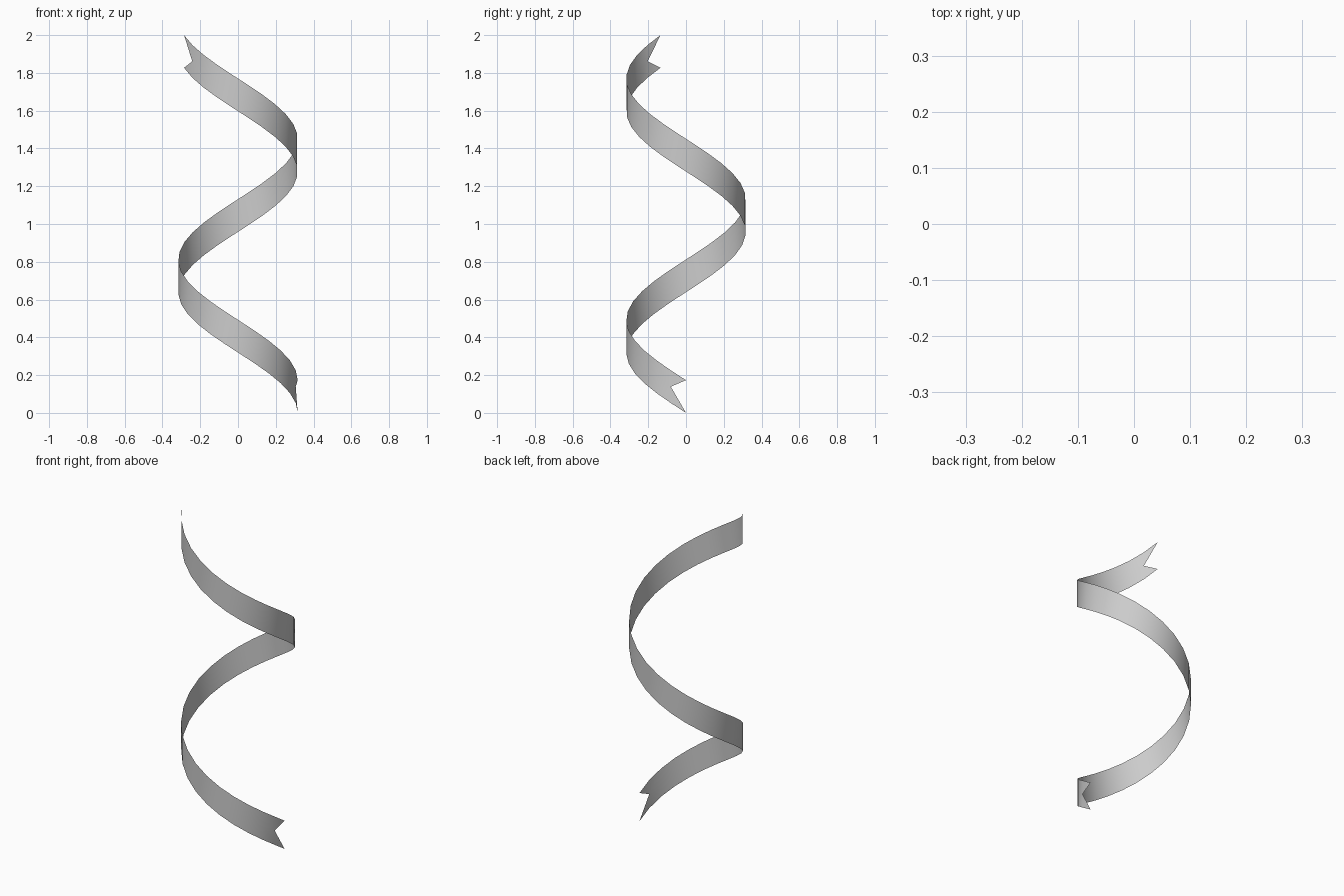
import bpy, bmesh, math

if "Cube" in bpy.data.objects:
    bpy.data.objects.remove(bpy.data.objects["Cube"])

RADIUS = 0.316
WIDTH = 0.173          # vertical width of the ribbon
HEIGHT = 2.0
SEGMENTS = 35
TURN = math.radians(514.7)

# Helical ribbon: three rows of points (lower edge, middle, upper edge)
bm = bmesh.new()
rows = []
for i in range(SEGMENTS + 1):
    t = i / SEGMENTS
    a = -TURN * t
    z = (HEIGHT - WIDTH) * t
    end = i in (0, SEGMENTS)
    # the middle point is left out at both ends to cut the swallowtail notch
    rows.append([None if end and k == 1 else
                 bm.verts.new((RADIUS * math.cos(a), RADIUS * math.sin(a), z + WIDTH * k / 2))
                 for k in range(3)])

for r0, r1 in zip(rows, rows[1:]):
    for k in range(2):
        corners = [r0[k], r0[k + 1], r1[k + 1], r1[k]]
        face = bm.faces.new([v for v in corners if v])
        face.smooth = True

mesh = bpy.data.meshes.new("spiral_ribbon")
bm.to_mesh(mesh)
bm.free()
ribbon = bpy.data.objects.new("spiral_ribbon", mesh)
bpy.context.collection.objects.link(ribbon)
